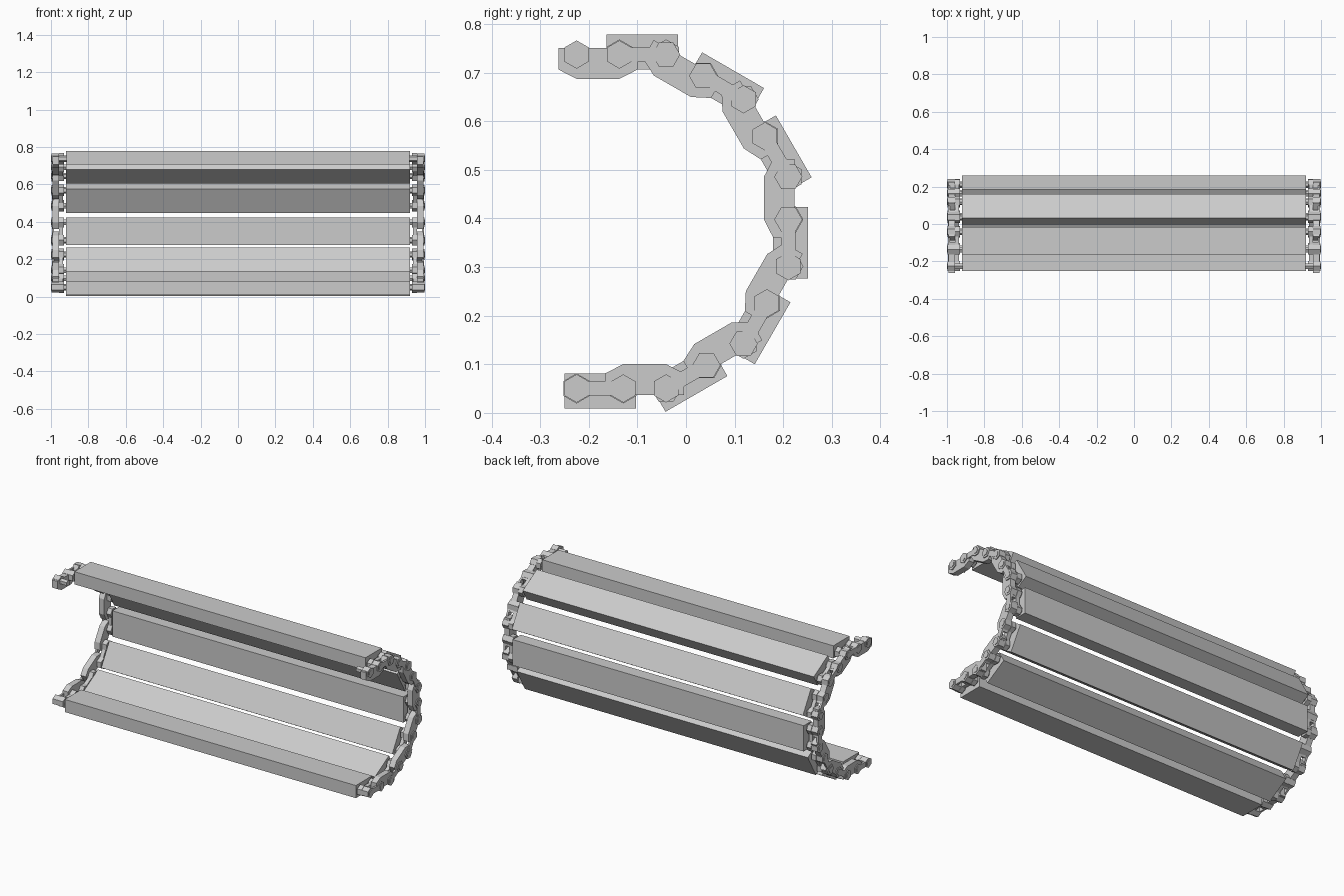
import bpy, bmesh, math
from mathutils import Vector

if "Cube" in bpy.data.objects:
    bpy.data.objects.remove(bpy.data.objects["Cube"])

PITCH, WIDE = 0.184, 0.088          # unit length, guide link length
START = Vector((-0.225, 0.737))     # first pin (y, z)


def hexagon(s, r):
    """Pointed-top hexagon around a pin at distance s along the unit."""
    return [(s + r * math.sin(i * math.pi / 3), r * math.cos(i * math.pi / 3)) for i in range(6)]


def rect(s0, s1, t0, t1):
    return [(s0, t0), (s1, t0), (s1, t1), (s0, t1)]


def add_prism(bm, profile, x0, x1, origin, ang):
    """Extrude an (along, outward) profile in x, placed on the chain path."""
    c, s = math.cos(ang), math.sin(ang)
    rings = []
    for x in (x0, x1):
        rings.append([bm.verts.new((x, origin.x + u * c - v * s, origin.y + u * s + v * c))
                      for u, v in profile])
    n = len(profile)
    bm.faces.new(rings[0])
    bm.faces.new(rings[1][::-1])
    for i in range(n):
        j = (i + 1) % n
        bm.faces.new((rings[0][i], rings[1][i], rings[1][j], rings[0][j]))


def build(name, parts, origin, ang, mirrored=True):
    bm = bmesh.new()
    for profile, x0, x1 in parts:
        add_prism(bm, profile, x0, x1, origin, ang)
        if mirrored:
            add_prism(bm, profile, -x0, -x1, origin, ang)
    bmesh.ops.recalc_face_normals(bm, faces=bm.faces)
    mesh = bpy.data.meshes.new(name)
    bm.to_mesh(mesh)
    bm.free()
    bpy.context.collection.objects.link(bpy.data.objects.new(name, mesh))


# guide link outline: flat outer edge, chamfered bulge toward the inside
guide = [(-0.037, 0.013), (-0.037, -0.031), (0, -0.05), (WIDE, -0.05),
         (WIDE + 0.037, -0.031), (WIDE + 0.037, 0.013)]

origin = START.copy()
for k in range(7):
    a = -k * math.pi / 6
    # cross slat
    build(f"slat_{k}", [(rect(WIDE - 0.026, PITCH + 0.025, -0.031, 0.041), -0.92, 0.92)],
          origin, a, mirrored=False)
    # guide link with hexagonal bosses
    build(f"guide_link_{k}", [
        (guide, 0.958, 0.992),
        (hexagon(0, 0.029), 0.958, 0.997),
        (hexagon(WIDE, 0.029), 0.958, 0.997)], origin, a)
    # slat link: hex ends and a slim neck beside the slat
    build(f"slat_link_{k}", [
        (rect(WIDE, PITCH, -0.015, 0.015), 0.935, 0.957),
        (rect(WIDE, PITCH, -0.015, 0.015), 0.984, 0.995),
        (hexagon(WIDE, 0.031), 0.93, 0.957),
        (hexagon(PITCH, 0.031), 0.93, 0.957)], origin, a)
    # hexagonal pins
    build(f"pins_{k}", [
        (hexagon(0, 0.017), 0.915, 1.0),
        (hexagon(WIDE, 0.017), 0.915, 1.0)], origin, a)
    origin = origin + Vector((math.cos(a), math.sin(a))) * PITCH

# closing pin and boss at the free end of the chain
build("end_pin", [(hexagon(0, 0.017), 0.915, 1.0), (hexagon(0, 0.029), 0.957, 0.997)],
      origin, math.pi)
